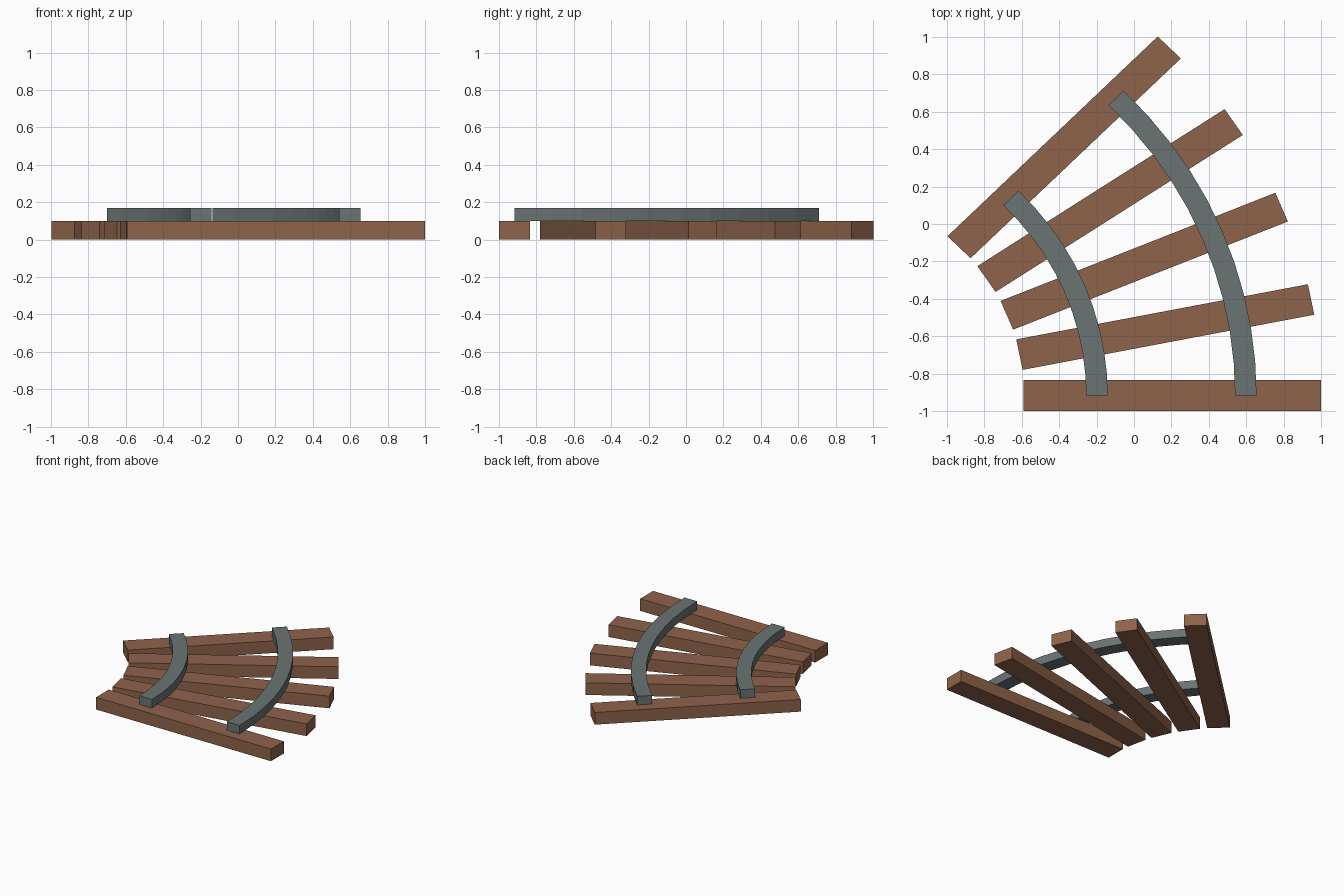
import bpy, bmesh, math
from mathutils import Matrix, Vector

cube = bpy.data.objects.get("Cube")
if cube:
    bpy.data.objects.remove(cube, do_unlink=True)

BEND = math.radians(45)           # total turn of the track
PIVOT = Vector((-1.77, -0.917, 0))
SQUASH = 0.95                     # the curve is slightly flattened along y
MID_RADIUS = 1.975
PLACE = Matrix.Translation(PIVOT) @ Matrix.Diagonal((1, SQUASH, 1, 1))


def material(name, color):
    mat = bpy.data.materials.new(name)
    mat.use_nodes = True
    mat.diffuse_color = color
    mat.node_tree.nodes["Principled BSDF"].inputs["Base Color"].default_value = color
    return mat


def finish(bm, name, mat):
    bmesh.ops.recalc_face_normals(bm, faces=bm.faces)
    mesh = bpy.data.meshes.new(name)
    bm.to_mesh(mesh)
    bm.free()
    mesh.materials.append(mat)
    bpy.context.collection.objects.link(bpy.data.objects.new(name, mesh))


def make_tie(name, angle, mat):
    bm = bmesh.new()
    shape = Matrix.Translation((MID_RADIUS, 0, 0.05)) @ Matrix.Diagonal((1.59, 0.175, 0.1, 1))
    bmesh.ops.create_cube(bm, size=1, matrix=PLACE @ Matrix.Rotation(angle, 4, "Z") @ shape)
    finish(bm, name, mat)


def make_rail(name, radius, mat, width=0.115, low=0.1, high=0.17, steps=10):
    # sweep a rectangular section around the pivot
    bm = bmesh.new()
    half = width / 2
    section = [(radius - half, low), (radius + half, low),
               (radius + half, high), (radius - half, high)]
    rings = []
    for i in range(steps + 1):
        turn = PLACE @ Matrix.Rotation(BEND * i / steps, 4, "Z")
        rings.append([bm.verts.new(turn @ Vector((r, 0, z))) for r, z in section])
    for a, b in zip(rings, rings[1:]):
        for j in range(4):
            k = (j + 1) % 4
            bm.faces.new((a[j], a[k], b[k], b[j]))
    bm.faces.new(rings[0])
    bm.faces.new(rings[-1])
    finish(bm, name, mat)


wood = material("brown wood", (0.275, 0.125, 0.068, 1))
steel = material("grey steel", (0.145, 0.172, 0.172, 1))

# wooden ties fanned around the bend
for i in range(5):
    make_tie(f"tie_{i + 1}", BEND * i / 4, wood)

# curved rails
make_rail("inner_rail", 1.572, steel)
make_rail("outer_rail", 2.368, steel)
